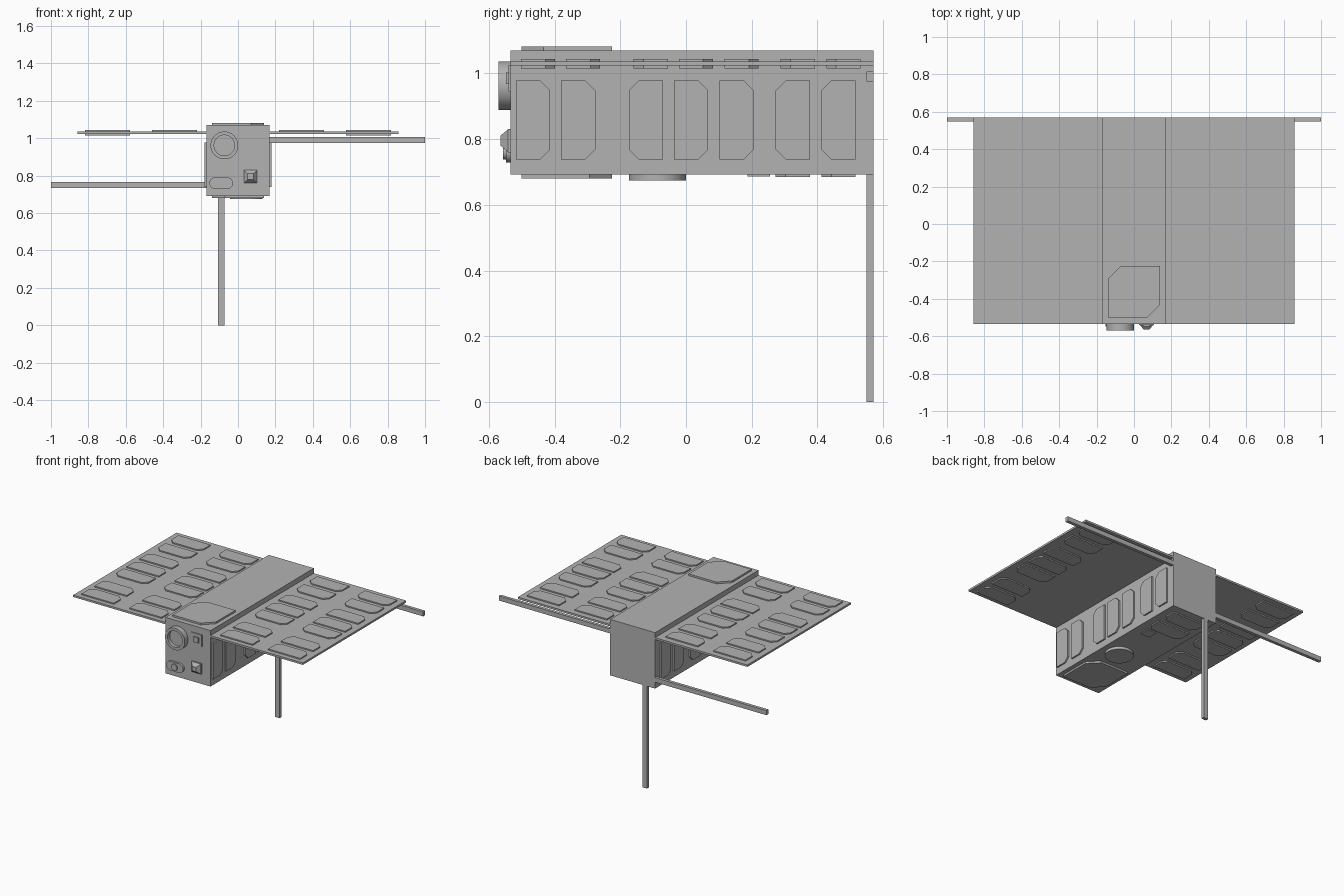
import bpy
import bmesh
from math import pi, cos, sin
from mathutils import Vector

default = bpy.data.objects.get("Cube")
if default:
    bpy.data.objects.remove(default, do_unlink=True)

grey = bpy.data.materials.new("satellite grey")
grey.use_nodes = True
grey.diffuse_color = (0.45, 0.45, 0.45, 1)
grey.node_tree.nodes["Principled BSDF"].inputs["Base Color"].default_value = (0.45, 0.45, 0.45, 1)


def finish(name, bm):
    bmesh.ops.recalc_face_normals(bm, faces=bm.faces)
    mesh = bpy.data.meshes.new(name)
    bm.to_mesh(mesh)
    bm.free()
    mesh.materials.append(grey)
    obj = bpy.data.objects.new(name, mesh)
    bpy.context.scene.collection.objects.link(obj)
    return obj


def box(name, low, high):
    low, high = Vector(low), Vector(high)
    bm = bmesh.new()
    bmesh.ops.create_cube(bm, size=1)
    for v in bm.verts:
        v.co = (low + high) / 2 + v.co * (high - low)
    return finish(name, bm)


def plate(name, outline, origin, u, v, out, top=1.0):
    """Extrude a flat outline along out; top scales the far end."""
    origin, u, v, out = Vector(origin), Vector(u), Vector(v), Vector(out)
    bm = bmesh.new()
    base = [bm.verts.new(origin + u * a + v * b) for a, b in outline]
    cap = [bm.verts.new(origin + (u * a + v * b) * top + out) for a, b in outline]
    bm.faces.new(base)
    bm.faces.new(cap)
    n = len(base)
    for i in range(n):
        bm.faces.new((base[i], base[(i + 1) % n], cap[(i + 1) % n], cap[i]))
    return finish(name, bm)


def circle(r, n=40):
    return [(r * cos(2 * pi * i / n), r * sin(2 * pi * i / n)) for i in range(n)]


def square(h):
    return [(-h, -h), (h, -h), (h, h), (-h, h)]


def cell_outline(side):
    """Long solar cell with two clipped corners on one long edge."""
    h, w, c = 0.12, 0.052, 0.03
    pts = [(-h, -w), (h, -w), (h, w - c), (h - c, w), (-h + c, w), (-h, w - c)]
    return [(a, b * side) for a, b in pts]


X, Y, Z = Vector((1, 0, 0)), Vector((0, 1, 0)), Vector((0, 0, 1))
FRONT, BACK, LOW, TOP, HALF = -0.534, 0.57, 0.692, 1.07, 0.168

# Main body
box("body", (-HALF, FRONT, LOW), (HALF, BACK, TOP))

# Solar cells: y centre and which long edge is clipped
cells = [(-0.465, 1), (-0.328, 1), (-0.122, -1), (0.015, 1),
         (0.154, 1), (0.325, -1), (0.464, -1)]

# Wings and their cells, plus the cells on the body sides
for s, side in ((1, "left"), (-1, "right")):
    inner, outer = sorted((s * HALF, s * 0.858))
    box(side + "_wing", (inner, FRONT, 1.023), (outer, BACK, 1.036))
    for i, (y, clip) in enumerate(cells):
        shape = cell_outline(clip)
        plate(f"{side}_body_cell_{i}", shape, (s * HALF, y, 0.858), Z, Y, X * s * 0.01)
        y += 0.015
        for x, col in ((0.34, "inner"), (0.697, "outer")):
            plate(f"{side}_{col}_top_cell_{i}", shape, (s * x, y, 1.036), X, Y, Z * 0.008)
        plate(f"{side}_under_cell_{i}", shape, (s * 0.697, y, 1.023), X, Y, Z * -0.008)

# Large clipped panels on top and bottom of the body
h, c = 0.138, 0.068
panel = [(-h, -h), (h - c, -h), (h, c - h), (h, h), (c - h, h), (-h, h - c)]
plate("top_panel", panel, (0, -0.363, TOP), X, Y, Z * 0.012)
plate("bottom_panel", panel, (0, -0.363, LOW), -X, Y, Z * -0.012)

# Underside sensor disc and rear cells
plate("bottom_disc", circle(0.087), (0.044, -0.087, LOW), X, Y, Z * -0.018)
for i in (5, 6):
    y, clip = cells[i]
    plate(f"bottom_cell_{i}", cell_outline(clip), (0, y, LOW), X, Y, Z * -0.008)
plate("bottom_square", square(0.034), (0.07, 0.221, LOW), X, Y, Z * -0.006)

# Front lens: a turned ring with a recessed glass
profile = [(0.074, 0), (0.074, 0.036), (0.055, 0.036), (0.055, 0.012), (0, 0.012)]
bm = bmesh.new()
verts = [bm.verts.new((-0.073 + r, FRONT - d, 0.962)) for r, d in profile]
edges = [bm.edges.new(pair) for pair in zip(verts, verts[1:])]
bmesh.ops.spin(bm, geom=verts + edges, cent=(-0.073, 0, 0.962), axis=Y,
               angle=2 * pi, steps=40)
bmesh.ops.remove_doubles(bm, verts=bm.verts, dist=0.0005)
finish("front_lens", bm)

# Front oval port with a round button
oval = [(a + (0.032 if a > 0 else -0.032), b) for a, b in circle(0.031, 30)]
plate("front_oval", oval, (-0.09, FRONT, 0.76), X, Z, -Y * 0.014)
plate("front_button", circle(0.022, 24), (-0.09, FRONT, 0.76), X, Z, -Y * 0.022)

# Front horn: flared pyramid on a square base
plate("horn_base", square(0.036), (0.067, FRONT, 0.795), X, Z, -Y * 0.008)
plate("horn", square(0.034), (0.067, FRONT - 0.008, 0.795), X, Z, -Y * 0.022, 0.45)

# Front square sensor
plate("sensor_plate", square(0.04), (0.067, FRONT, 0.985), X, Z, -Y * 0.006)
plate("sensor_dot", square(0.018), (0.067, FRONT, 0.985), X, Z, -Y * 0.014)

# Antennas at the rear edge
box("left_antenna", (HALF, 0.549, 0.975), (1.0, BACK, 1.006))
box("right_antenna", (-1.0, 0.549, 0.735), (-HALF, BACK, 0.766))
box("down_antenna", (-0.107, 0.549, 0), (-0.073, BACK, LOW))

# Smooth the round parts only
bpy.ops.object.select_all(action="DESELECT")
for name in ("front_lens", "bottom_disc", "front_button", "front_oval"):
    obj = bpy.data.objects[name]
    obj.select_set(True)
    bpy.context.view_layer.objects.active = obj
bpy.ops.object.shade_smooth_by_angle(angle=0.6)
